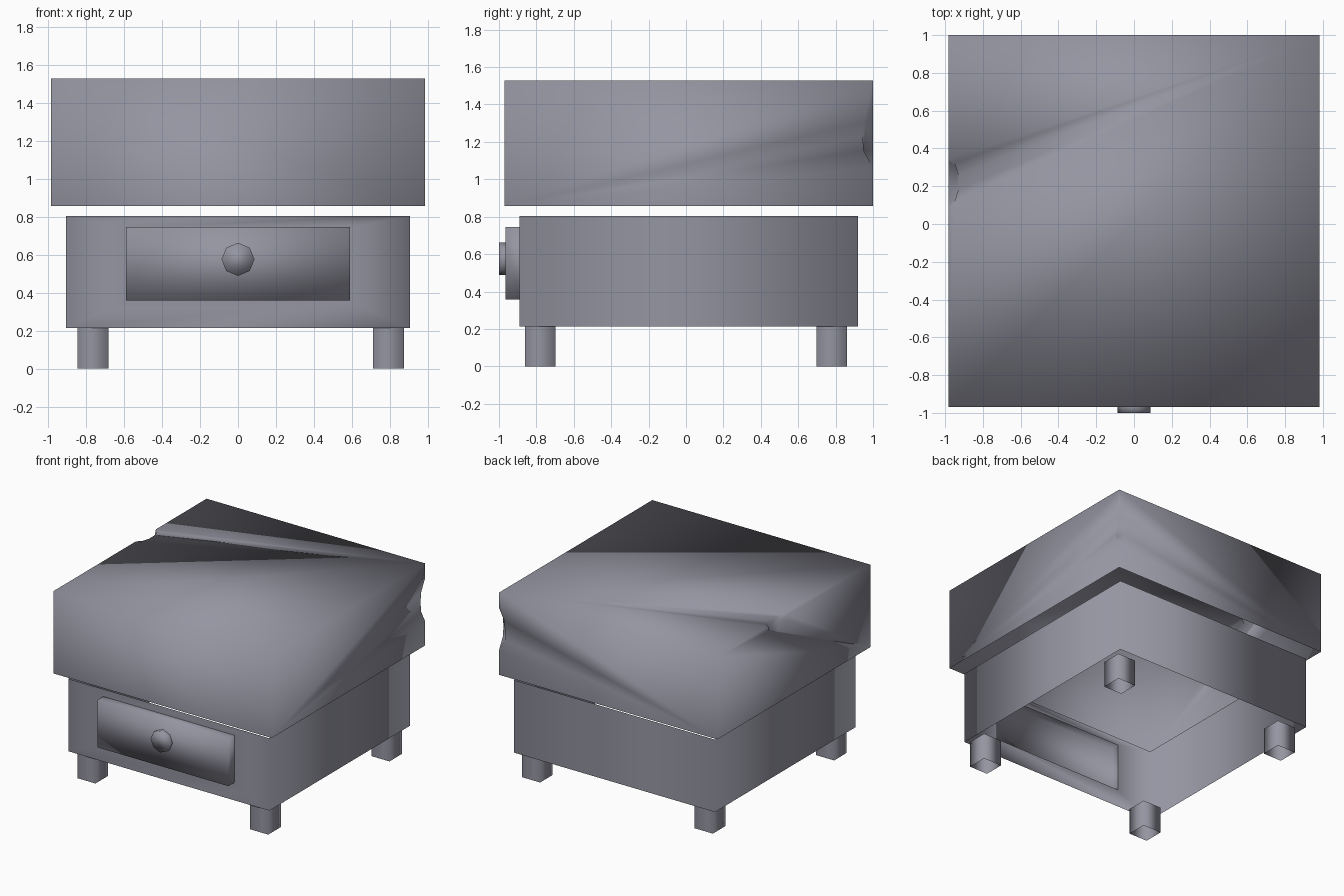
import bpy, bmesh, math
from mathutils import Matrix, Vector

if "Cube" in bpy.data.objects:
    bpy.data.objects.remove(bpy.data.objects["Cube"])

grey = bpy.data.materials.new("slate grey")
grey.diffuse_color = (0.30, 0.30, 0.36, 1)
grey.use_nodes = True
grey.node_tree.nodes["Principled BSDF"].inputs["Base Color"].default_value = grey.diffuse_color

UP, DOWN, FRONT, BACK = (0, 0, 1), (0, 0, -1), (0, -1, 0), (0, 1, 0)


def finish(name, bm):
    """Turn a bmesh into a named, smooth, coloured object."""
    me = bpy.data.meshes.new(name)
    for f in bm.faces:
        f.smooth = True
    bm.to_mesh(me)
    bm.free()
    me.materials.clear()
    me.materials.append(grey)
    ob = bpy.data.objects.new(name, me)
    bpy.context.collection.objects.link(ob)
    return ob


def facing(bm, direction):
    bm.normal_update()
    d = Vector(direction)
    return [f for f in bm.faces if f.normal.dot(d) > 0.99]


def box(lo, hi, open_sides=()):
    """Box between two opposite corners, without the sides listed."""
    bm = bmesh.new()
    lo, hi = Vector(lo), Vector(hi)
    size, mid = hi - lo, (lo + hi) / 2
    bmesh.ops.create_cube(bm, size=1, matrix=Matrix.Translation(mid) @ Matrix.Diagonal((*size, 1)))
    for d in open_sides:
        bmesh.ops.delete(bm, geom=facing(bm, d), context='FACES')
    return bm


# Upper block: hollow, open underneath, with two chipped edges
BX = 0.983
solid = finish("uncut_block", box((-BX, -0.97, 0.857), (BX, 1.0, 1.527)))
chips = [((-BX, 0.22, 1.527), (0.065, 0.15, 0.09)),
         ((BX, 1.0, 1.23), (0.065, 0.065, 0.17))]
cutters = []
for pos, size in chips:
    bm = bmesh.new()
    bmesh.ops.create_icosphere(bm, subdivisions=1, radius=1,
                               matrix=Matrix.Translation(pos) @ Matrix.Diagonal((*size, 1)))
    cutter = finish("chip_cutter", bm)
    cutters.append(cutter)
    mod = solid.modifiers.new("chip", 'BOOLEAN')
    mod.object = cutter
    mod.operation = 'DIFFERENCE'
    mod.solver = 'EXACT'
cut_mesh = bpy.data.meshes.new_from_object(solid.evaluated_get(bpy.context.evaluated_depsgraph_get()))
bm = bmesh.new()
bm.from_mesh(cut_mesh)
for f in bm.faces:
    f.material_index = 0
bmesh.ops.delete(bm, geom=facing(bm, DOWN), context='FACES')
finish("upper_block", bm)
for ob in [solid] + cutters:
    bpy.data.objects.remove(ob)

# Lower case: four walls, with a drawer opening in the front one
HX, Z0, Z1 = 0.59, 0.358, 0.744
bm = box((-0.905, -0.89, 0.214), (0.905, 0.92, 0.804), (UP, DOWN))
panel = facing(bm, FRONT)[0]
bmesh.ops.inset_individual(bm, faces=[panel], thickness=0.1)
for v in panel.verts:
    v.co = (math.copysign(HX, v.co.x), -0.89, Z1 if v.co.z > 0.51 else Z0)
bmesh.ops.delete(bm, geom=[panel], context='FACES_ONLY')
finish("lower_case", bm)

# Drawer: a shallow tray standing proud of the opening, open at the back
finish("drawer", box((-HX, -0.965, Z0), (HX, -0.89, Z1), (BACK,)))

# Eight-sided drawer knob
bm = bmesh.new()
bmesh.ops.create_cone(bm, cap_ends=True, segments=8, radius1=0.087, radius2=0.087, depth=0.034,
                      matrix=Matrix.Translation((0, -0.983, 0.575)) @ Matrix.Rotation(math.pi / 2, 4, 'X'))
bmesh.ops.delete(bm, geom=facing(bm, BACK), context='FACES')
finish("drawer_knob", bm)

# Four hollow square legs
for side, x in (("left", -0.763), ("right", 0.793)):
    for end, y in (("front", -0.78), ("back", 0.78)):
        finish("%s_%s_leg" % (end, side),
               box((x - 0.082, y - 0.081, 0), (x + 0.082, y + 0.081, 0.214), (UP, DOWN)))
